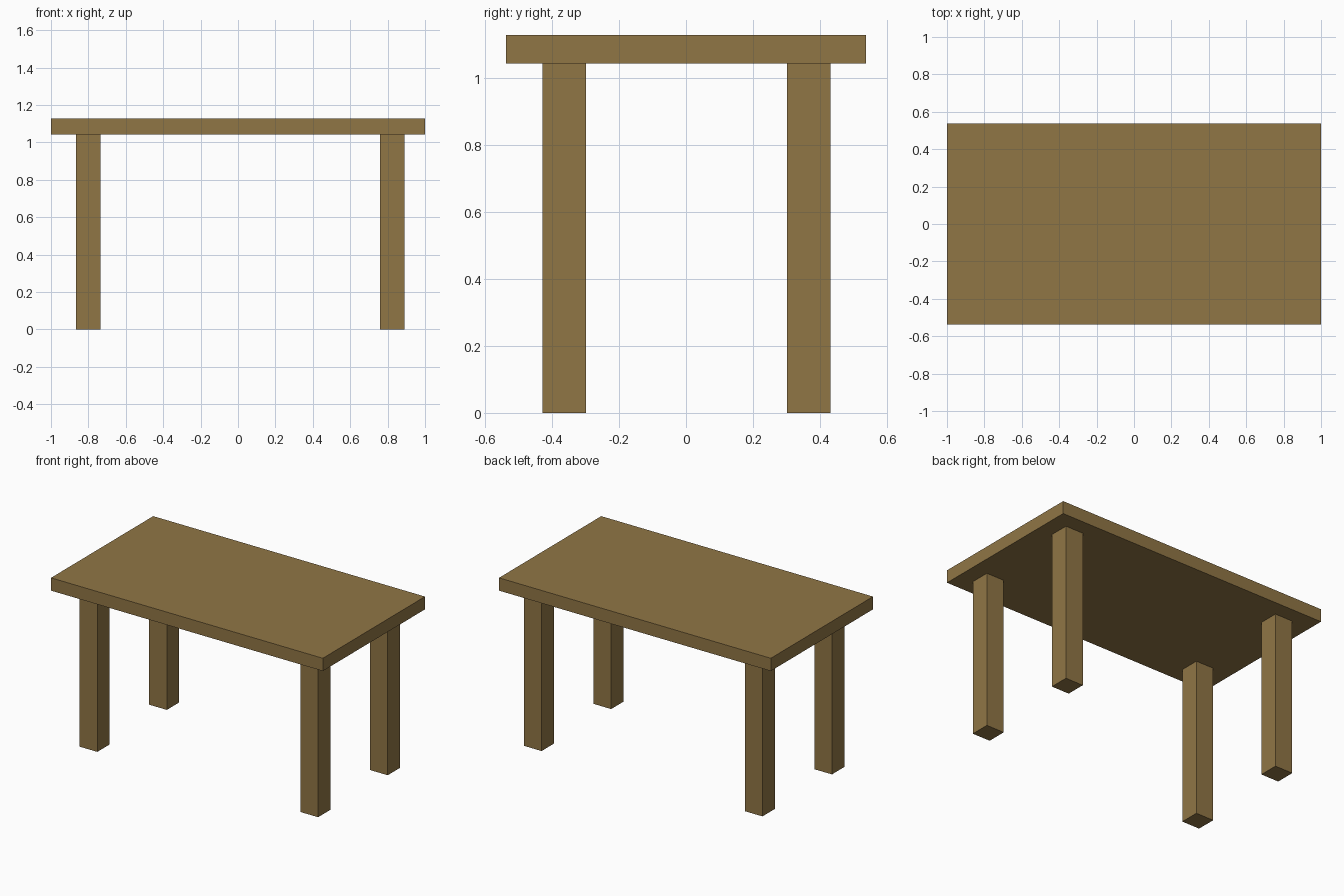
import bpy

if "Cube" in bpy.data.objects:
    bpy.data.objects.remove(bpy.data.objects["Cube"])

wood = bpy.data.materials.new("wood")
wood.diffuse_color = (0.28, 0.18, 0.06, 1)
wood.use_nodes = True
wood.node_tree.nodes["Principled BSDF"].inputs["Base Color"].default_value = wood.diffuse_color


def box(name, x0, x1, y0, y1, z0, z1):
    bpy.ops.mesh.primitive_cube_add(
        size=1, location=((x0 + x1) / 2, (y0 + y1) / 2, (z0 + z1) / 2))
    ob = bpy.context.object
    ob.name = name
    ob.scale = (x1 - x0, y1 - y0, z1 - z0)
    bpy.ops.object.transform_apply(location=False, rotation=False, scale=True)
    ob.data.materials.append(wood)
    return ob


LEG = 0.13       # square leg width
LEG_TOP = 1.043  # underside of the top

# Table top slab
box("table_top", -1, 1, -0.537, 0.537, LEG_TOP, 1.128)

# Four square legs, set slightly off centre along x
for side, x in (("left", -0.865), ("right", 0.76)):
    for end, y in (("front", -0.429), ("back", 0.302)):
        box(f"{end}_{side}_leg", x, x + LEG, y, y + LEG, 0, LEG_TOP)
